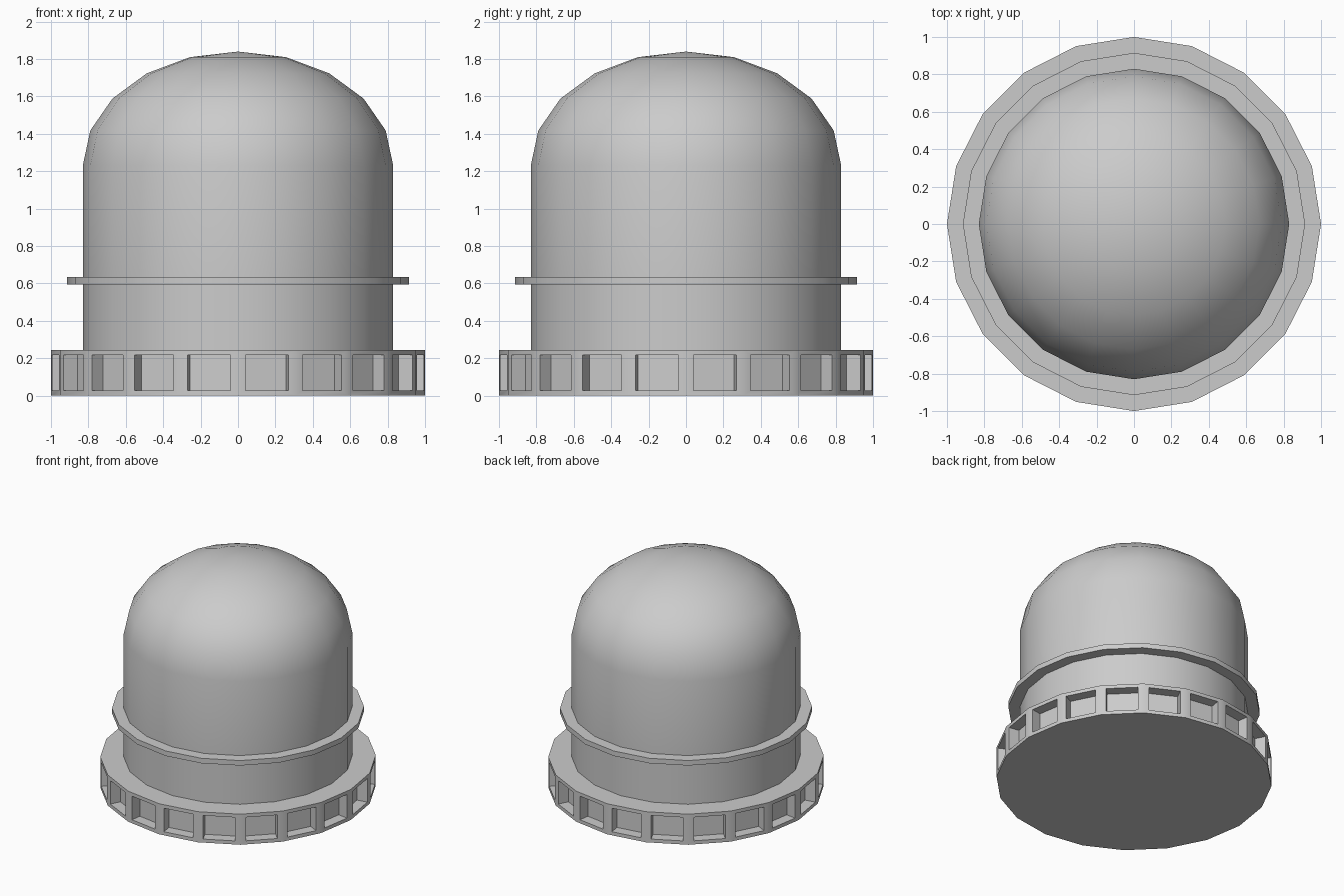
import bpy, bmesh
from math import sin, cos, pi, radians

if "Cube" in bpy.data.objects:
    bpy.data.objects.remove(bpy.data.objects["Cube"])

SIDES = 20


def lathe(name, profile, edit=None):
    """Revolve (radius, z) points around z; radius 0 makes a pole."""
    bm = bmesh.new()
    rings = []
    for r, z in profile:
        if r == 0:
            rings.append([bm.verts.new((0, 0, z))] * SIDES)
        else:
            rings.append([bm.verts.new((r * cos(2 * pi * i / SIDES), r * sin(2 * pi * i / SIDES), z))
                          for i in range(SIDES)])
    for low, high in zip(rings, rings[1:]):
        for i in range(SIDES):
            j = (i + 1) % SIDES
            corners = dict.fromkeys((low[i], low[j], high[j], high[i]))
            bm.faces.new(list(corners))
    bm.normal_update()
    if edit:
        edit(bm)
    mesh = bpy.data.meshes.new(name)
    bm.to_mesh(mesh)
    bm.free()
    obj = bpy.data.objects.new(name, mesh)
    bpy.context.collection.objects.link(obj)
    bpy.ops.object.select_all(action='DESELECT')
    obj.select_set(True)
    bpy.context.view_layer.objects.active = obj
    bpy.ops.object.shade_smooth_by_angle(angle=radians(30))
    return obj


def recess_windows(bm):
    """Sink one rectangular pocket into every outer wall face."""
    walls = [f for f in bm.faces if abs(f.normal.z) < 0.1]
    bmesh.ops.inset_individual(bm, faces=walls, thickness=0.04)
    for f in walls:
        c = f.calc_center_median()
        for v in f.verts:
            v.co.x = c.x + (v.co.x - c.x) * 0.91
            v.co.y = c.y + (v.co.y - c.y) * 0.91
    for f in walls:
        n = f.normal.copy()
        new = bmesh.ops.extrude_discrete_faces(bm, faces=[f])["faces"][0]
        bmesh.ops.translate(bm, verts=new.verts, vec=n * -0.083)


# Base ring with recessed windows
lathe("base", [(0, 0), (1, 0), (1, 0.245), (0.83, 0.245)], recess_windows)

# Short drum and the flange around it
lathe("lower_drum", [(0.83, 0.245), (0.83, 0.595)])
lathe("flange", [(0.83, 0.595), (0.915, 0.595), (0.915, 0.635), (0.83, 0.635)])

# Upper cylinder running into a flattened hemisphere
dome = [(0.83, 0.635)]
dome += [(0.83 * cos(i * pi / 10), 1.23 + 0.61 * sin(i * pi / 10)) for i in range(5)]
lathe("dome", dome + [(0, 1.84)])
